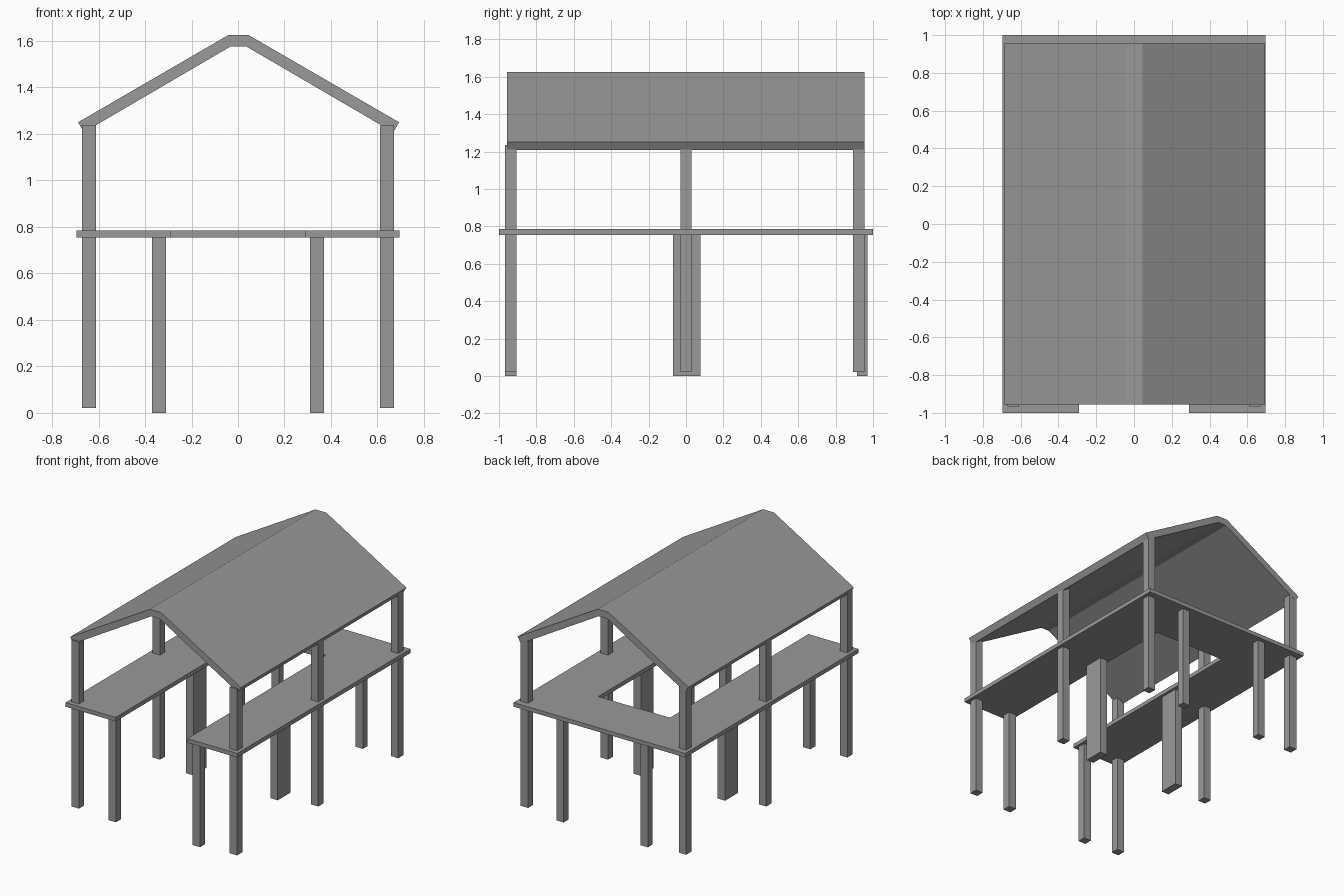
import bpy
import bmesh

cube = bpy.data.objects.get("Cube")
if cube:
    bpy.data.objects.remove(cube, do_unlink=True)

grey = bpy.data.materials.new("concrete grey")
grey.use_nodes = True
grey.diffuse_color = (0.32, 0.32, 0.32, 1)
grey.node_tree.nodes["Principled BSDF"].inputs["Base Color"].default_value = (0.32, 0.32, 0.32, 1)


def extrude(name, outline, offset):
    """Flat outline swept along offset into a closed solid."""
    bm = bmesh.new()
    face = bm.faces.new([bm.verts.new(p) for p in outline])
    swept = bmesh.ops.extrude_face_region(bm, geom=[face], use_keep_orig=True)
    moved = [g for g in swept["geom"] if isinstance(g, bmesh.types.BMVert)]
    bmesh.ops.translate(bm, verts=moved, vec=offset)
    bmesh.ops.recalc_face_normals(bm, faces=bm.faces)
    mesh = bpy.data.meshes.new(name)
    bm.to_mesh(mesh)
    bm.free()
    mesh.materials.append(grey)
    obj = bpy.data.objects.new(name, mesh)
    bpy.context.collection.objects.link(obj)
    return obj


def post(name, x, y, depth, bottom, top, width=0.06):
    w, d = width / 2, depth / 2
    outline = [(x - w, y - d, bottom), (x + w, y - d, bottom),
               (x + w, y + d, bottom), (x - w, y + d, bottom)]
    extrude(name, outline, (0, 0, top - bottom))


# U-shaped upper floor, open at the front
floor = [(-0.695, -1), (-0.29, -1), (-0.29, 0.6), (0.29, 0.6),
         (0.29, -1), (0.695, -1), (0.695, 1), (-0.695, 1)]
extrude("floor_slab", [(x, y, 0.755) for x, y in floor], (0, 0, 0.03))

# Folded gable roof with a flat ridge
roof = [(-0.688, 1.25), (-0.042, 1.625), (0.046, 1.625), (0.693, 1.25),
        (0.668, 1.207), (0.036, 1.576), (-0.032, 1.576), (-0.663, 1.207)]
extrude("gable_roof", [(x, -0.956, z) for x, z in roof], (0, 1.911, 0))

# Outer posts carry the roof, inner posts carry the floor
for side, s in (("left", 1), ("right", -1)):
    for row, y in (("front", -0.937), ("middle", 0), ("back", 0.924)):
        post(f"{side}_{row}_roof_post", s * 0.64, y, 0.06, 0.02, 1.236)
    for row, y, depth in (("front", -0.937, 0.06), ("middle", 0.004, 0.147), ("back", 0.942, 0.056)):
        post(f"{side}_{row}_floor_post", s * 0.34, y, depth, 0, 0.755)
